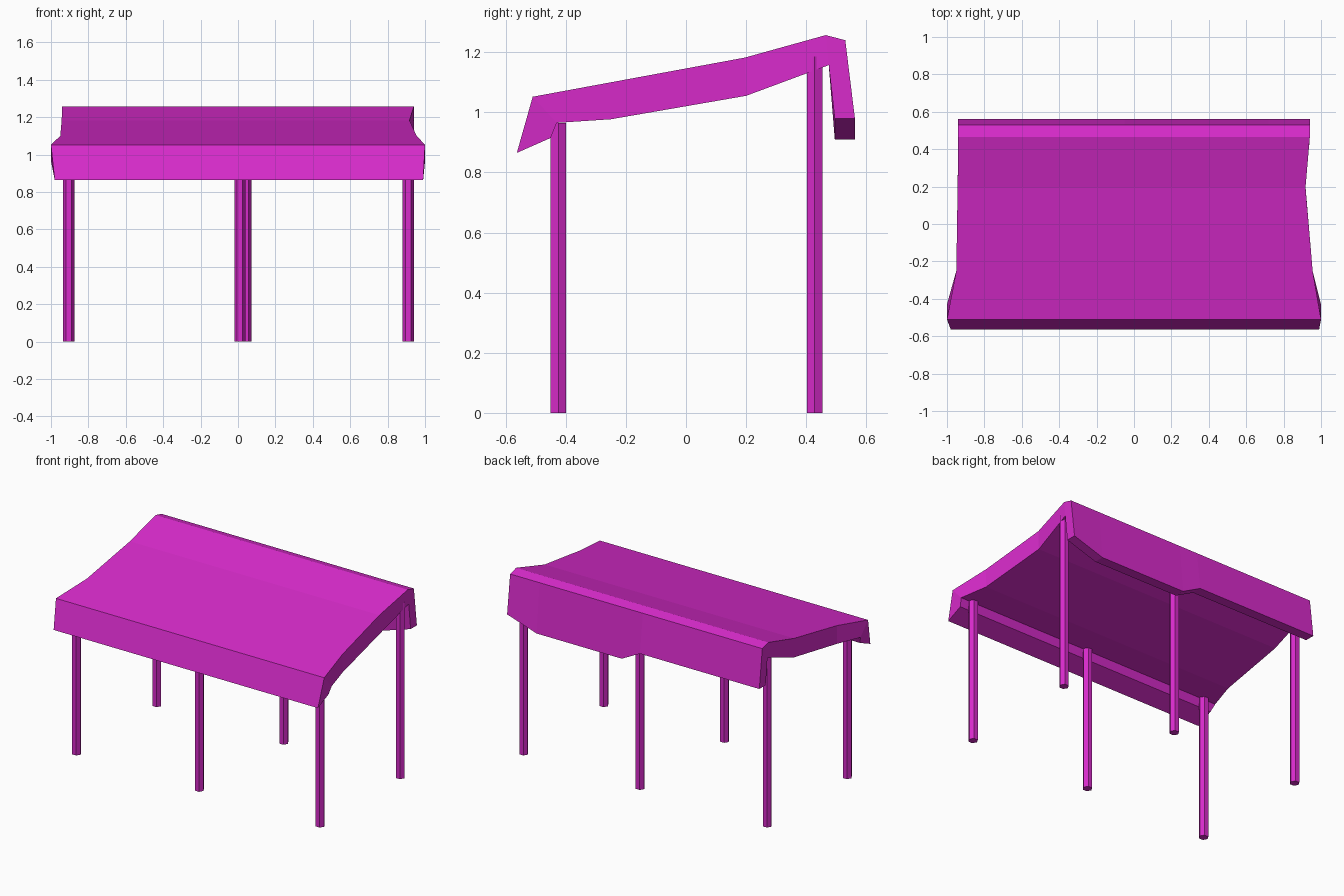
import bpy, bmesh, math

if "Cube" in bpy.data.objects:
    bpy.data.objects.remove(bpy.data.objects["Cube"])

mat = bpy.data.materials.new("magenta")
mat.diffuse_color = (0.69, 0.024, 0.6, 1)
mat.use_nodes = True
mat.node_tree.nodes["Principled BSDF"].inputs["Base Color"].default_value = mat.diffuse_color


def finish(bm, name):
    bmesh.ops.remove_doubles(bm, verts=bm.verts, dist=1e-5)
    bmesh.ops.dissolve_degenerate(bm, edges=bm.edges, dist=1e-5)
    bmesh.ops.recalc_face_normals(bm, faces=bm.faces)
    me = bpy.data.meshes.new(name)
    bm.to_mesh(me)
    bm.free()
    me.materials.append(mat)
    ob = bpy.data.objects.new(name, me)
    bpy.context.collection.objects.link(ob)
    return ob


# Canopy cross-section, front to back: outer y, z, inner y, z, left x, right x
rows = [
    (-0.563, 0.865, -0.45, 0.915, -0.98, 0.99),
    (-0.51, 1.052, -0.43, 0.965, -1.0, 1.0),
    (-0.25, 1.10, -0.25, 0.977, -0.95, 0.955),
    (0.195, 1.182, 0.20, 1.055, -0.943, 0.917),
    (0.465, 1.257, 0.475, 1.157, -0.94, 0.94),
    (0.53, 1.24, 0.475, 1.157, -0.94, 0.94),
    (0.562, 0.98, 0.495, 0.98, -0.94, 0.94),
]
# Interior stations along x, with the extra drop of the back flap's lower edge
stations = [(None, 0), (-0.05, 0), (0.085, 0.07), (0.72, 0.07), (None, 0)]

bm = bmesh.new()
outer, inner = [], []
for s, (sx, drop) in enumerate(stations):
    o, n = [], []
    for i, (oy, oz, iy, iz, xl, xr) in enumerate(rows):
        x = sx if sx is not None else (xl if s == 0 else xr)
        d = drop if i == len(rows) - 1 else 0
        o.append(bm.verts.new((x, oy, oz - d)))
        n.append(bm.verts.new((x, iy, iz - d)))
    outer.append(o)
    inner.append(n)
last = len(rows) - 1
for s in range(len(stations) - 1):
    for skin in (outer, inner):
        for i in range(last):
            bm.faces.new((skin[s][i], skin[s + 1][i], skin[s + 1][i + 1], skin[s][i + 1]))
    for i in (0, last):  # lower rims of the front lip and back flap
        bm.faces.new((outer[s][i], outer[s + 1][i], inner[s + 1][i], inner[s][i]))
for s in (0, -1):  # side edges
    for i in range(last):
        bm.faces.new((outer[s][i], outer[s][i + 1], inner[s][i + 1], inner[s][i]))
finish(bm, "canopy_roof")


# Six-sided posts
def post(name, x, y, height):
    bm = bmesh.new()
    ring = [bm.verts.new((x + 0.03 * math.cos(k * math.pi / 3),
                          y + 0.03 * math.sin(k * math.pi / 3), 0)) for k in range(6)]
    base = bm.faces.new(ring)
    ext = bmesh.ops.extrude_face_region(bm, geom=[base], use_keep_orig=True)
    for v in ext["geom"]:
        if isinstance(v, bmesh.types.BMVert):
            v.co.z = height
    finish(bm, name)


for label, y, h, xs in (("front", -0.425, 0.965, (-0.905, 0.01, 0.91)),
                        ("back", 0.428, 1.185, (-0.905, 0.042, 0.91))):
    for side, x in zip(("left", "middle", "right"), xs):
        post(f"{label}_{side}_post", x, y, h)
